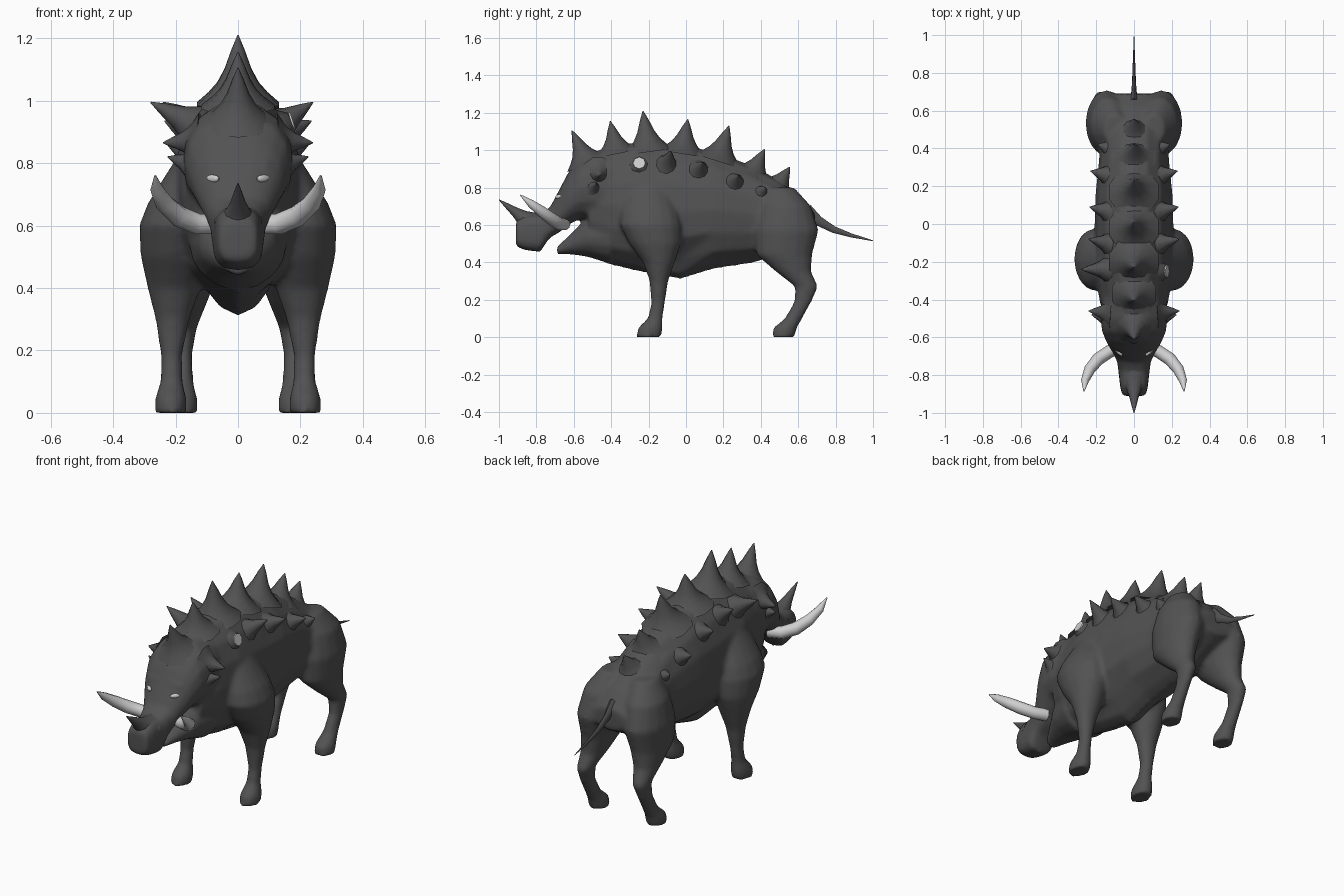
import bpy, bmesh, math
from mathutils import Vector

X, Y, Z = Vector((1, 0, 0)), Vector((0, 1, 0)), Vector((0, 0, 1))


def material(name, rgb):
    m = bpy.data.materials.new(name)
    m.diffuse_color = (*rgb, 1)
    return m


HIDE = material("dark grey hide", (0.085, 0.085, 0.085))
BONE = material("pale bone", (0.62, 0.62, 0.62))


def loft(bm, rings, n=16, p=1.0):
    """Closed skin over rings of (centre, half axis u, half axis v); p < 1 is boxier."""
    def sq(a):
        return math.copysign(abs(a) ** p, a) if abs(a) > 1e-6 else 0.0
    rows = []
    for c, u, v in rings:
        rows.append([bm.verts.new(c + u * sq(math.cos(math.tau * i / n)) + v * sq(math.sin(math.tau * i / n)))
                     for i in range(n)])
    for a, b in zip(rows, rows[1:]):
        for i in range(n):
            bm.faces.new((a[i], a[(i + 1) % n], b[(i + 1) % n], b[i]))
    bm.faces.new(rows[0])
    bm.faces.new(rows[-1])


def lengthwise(bm, table, p=1.0):
    """Rings across y: (y, bottom, top, half width)."""
    loft(bm, [(Vector((0, y, (b + t) / 2)), X * w, Z * (t - b) / 2) for y, b, t, w in table], 16, p)


def tube(bm, points, radii, n=8):
    """Round tapering tube along a path."""
    pts = [Vector(p) for p in points]
    whole = pts[-1] - pts[0]
    ref = min((X, Y, Z), key=lambda a: abs(a.dot(whole)))
    rings = []
    for i, p in enumerate(pts):
        d = pts[min(i + 1, len(pts) - 1)] - pts[max(i - 1, 0)]
        u = d.cross(ref).normalized()
        rings.append((p, u * radii[i], d.cross(u).normalized() * radii[i]))
    loft(bm, rings, n)


def spike(bm, base, tip, r):
    """Thorn with a widely flared foot."""
    b, t = Vector(base), Vector(tip)
    tube(bm, [b.lerp(t, k) for k in (0, 0.15, 0.3, 0.5, 0.78, 1)],
         [r * 1.45, r * 1.05, r * 0.74, r * 0.48, r * 0.24, 0.002], 10)


def finish(bm, name, mat, angle=60):
    bmesh.ops.recalc_face_normals(bm, faces=bm.faces)
    me = bpy.data.meshes.new(name)
    bm.to_mesh(me)
    bm.free()
    me.materials.append(mat)
    ob = bpy.data.objects.new(name, me)
    bpy.context.collection.objects.link(ob)
    bpy.ops.object.select_all(action='DESELECT')
    bpy.context.view_layer.objects.active = ob
    ob.select_set(True)
    bpy.ops.object.shade_smooth_by_angle(angle=math.radians(angle))
    return ob


# Body: torso, head, jaw and legs fused into one skin
bm = bmesh.new()
lengthwise(bm, [(-0.52, 0.45, 0.98, 0.14), (-0.42, 0.39, 1.02, 0.18), (-0.25, 0.35, 1.045, 0.21),
                (-0.03, 0.31, 1.03, 0.21), (0.15, 0.365, 0.995, 0.205), (0.35, 0.395, 0.92, 0.185),
                (0.5, 0.44, 0.84, 0.185), (0.62, 0.5, 0.745, 0.165), (0.69, 0.54, 0.66, 0.11)])
# Keel-shaped belly
for v in bm.verts:
    if v.co.z < 0.43:
        v.co.x *= 0.72
# Upper head
lengthwise(bm, [(-0.40, 0.58, 1.0, 0.17), (-0.50, 0.62, 0.99, 0.178), (-0.57, 0.63, 0.955, 0.17),
                (-0.63, 0.6, 0.88, 0.145), (-0.685, 0.56, 0.775, 0.112), (-0.73, 0.53, 0.69, 0.09)], 0.9)
# Square snout
lengthwise(bm, [(-0.66, 0.57, 0.74, 0.095), (-0.73, 0.53, 0.69, 0.09), (-0.78, 0.455, 0.66, 0.083),
                (-0.86, 0.465, 0.655, 0.074), (-0.91, 0.485, 0.62, 0.062)], 0.65)
# Lower jaw
lengthwise(bm, [(-0.40, 0.39, 0.7, 0.16), (-0.53, 0.43, 0.64, 0.125), (-0.60, 0.44, 0.57, 0.085),
                (-0.65, 0.445, 0.52, 0.058), (-0.69, 0.44, 0.485, 0.035)])
# Leg tables: z, x, y, half width, half depth
front_leg = [(0.86, 0.12, -0.2, 0.05, 0.08), (0.75, 0.15, -0.2, 0.09, 0.13),
             (0.67, 0.185, -0.195, 0.105, 0.155), (0.6, 0.205, -0.19, 0.112, 0.165),
             (0.5, 0.205, -0.165, 0.107, 0.14), (0.4, 0.205, -0.145, 0.085, 0.085),
             (0.3, 0.21, -0.145, 0.055, 0.05), (0.18, 0.213, -0.15, 0.034, 0.037),
             (0.1, 0.213, -0.165, 0.036, 0.04), (0.05, 0.215, -0.19, 0.05, 0.067), (0, 0.215, -0.2, 0.052, 0.067)]
hind_leg = [(0.8, 0.1, 0.5, 0.06, 0.08), (0.7, 0.13, 0.53, 0.1, 0.14), (0.57, 0.145, 0.535, 0.112, 0.175),
            (0.44, 0.155, 0.525, 0.09, 0.15), (0.35, 0.165, 0.575, 0.065, 0.095),
            (0.27, 0.175, 0.645, 0.043, 0.062), (0.19, 0.18, 0.625, 0.034, 0.047),
            (0.1, 0.18, 0.575, 0.037, 0.047), (0.05, 0.18, 0.53, 0.05, 0.064), (0, 0.18, 0.52, 0.052, 0.06)]
for s in (1, -1):
    for leg in (front_leg, hind_leg):
        loft(bm, [(Vector((s * x, y, z)), X * rx, Y * ry) for z, x, y, rx, ry in leg])
    # Brow ridge over each eye
    tube(bm, [(s * 0.03, -0.66, 0.8), (s * 0.085, -0.645, 0.79), (s * 0.13, -0.6, 0.78)],
         [0.015, 0.024, 0.012])
body = finish(bm, "body", HIDE)
rm = body.modifiers.new("fuse", 'REMESH')
rm.mode = 'VOXEL'
rm.voxel_size = 0.012
rm.use_smooth_shade = True
sm = body.modifiers.new("soften", 'SMOOTH')
sm.factor = 0.5
sm.iterations = 8

# Spikes along the spine: base y, base z, tip y, tip z, radius
bm = bmesh.new()
for y, z, ty, tz, r in [(-0.53, 0.93, -0.61, 1.105, 0.08), (-0.37, 0.98, -0.405, 1.155, 0.085),
                        (-0.2, 0.99, -0.23, 1.21, 0.095), (-0.02, 0.98, 0.01, 1.165, 0.095),
                        (0.17, 0.94, 0.23, 1.13, 0.095), (0.35, 0.86, 0.42, 1.005, 0.085),
                        (0.48, 0.79, 0.555, 0.91, 0.08)]:
    spike(bm, (0, y, z), (0, ty, tz), r)
finish(bm, "spine_spikes", HIDE)

# Side spikes, one of them broken on the right shoulder
bm = bmesh.new()
for s in (1, -1):
    for y, bz, tx, tz, r in [(-0.09, 0.9, 0.24, 0.995, 0.075), (0.08, 0.875, 0.235, 0.935, 0.08),
                             (0.27, 0.81, 0.23, 0.865, 0.08), (0.41, 0.755, 0.19, 0.8, 0.075)]:
        spike(bm, (s * 0.1, y - 0.02, bz), (s * tx, y + 0.01, tz), r)
    # Ears
    spike(bm, (s * 0.12, -0.47, 0.87), (s * 0.24, -0.46, 0.865), 0.065)
    spike(bm, (s * 0.13, -0.5, 0.79), (s * 0.225, -0.48, 0.82), 0.055)
spike(bm, (-0.1, -0.24, 0.9), (-0.28, -0.24, 0.995), 0.08)
tube(bm, [(0.09, -0.25, 0.9), (0.135, -0.25, 0.915), (0.172, -0.25, 0.93)], [0.1, 0.06, 0.034])
finish(bm, "side_spikes", HIDE)
bm = bmesh.new()
tube(bm, [(0.171, -0.25, 0.93), (0.177, -0.25, 0.932)], [0.035, 0.033])
finish(bm, "broken_spike_face", BONE)

# Nose horn
bm = bmesh.new()
spike(bm, (0, -0.82, 0.6), (0, -1.0, 0.735), 0.055)
finish(bm, "nose_horn", HIDE)

# Tail, flattened sideways
bm = bmesh.new()
tube(bm, [(0, 0.64, 0.67), (0, 0.71, 0.62), (0, 0.79, 0.575), (0, 0.88, 0.545), (0, 1.0, 0.515)],
     [0.045, 0.026, 0.018, 0.011, 0.002])
for v in bm.verts:
    v.co.x *= 0.5
finish(bm, "tail", HIDE)

for s, side in ((1, "right"), (-1, "left")):
    # Tusks sweep outward, forward and up
    bm = bmesh.new()
    tube(bm, [(s * 0.06, -0.65, 0.605), (s * 0.13, -0.675, 0.605), (s * 0.19, -0.715, 0.63),
              (s * 0.235, -0.77, 0.67), (s * 0.26, -0.83, 0.715), (s * 0.265, -0.885, 0.76)],
         [0.034, 0.034, 0.034, 0.03, 0.021, 0.003], 10)
    finish(bm, side + "_tusk", BONE)
    # Eyes, turned outward with the cheek
    bm = bmesh.new()
    bmesh.ops.create_uvsphere(bm, u_segments=12, v_segments=8, radius=1)
    for v in bm.verts:
        x = v.co.x * 0.022
        v.co = Vector((x + s * 0.082, v.co.y * 0.014 - 0.677 + s * x * 0.8, v.co.z * 0.013 + 0.75))
    finish(bm, side + "_eye", BONE)
